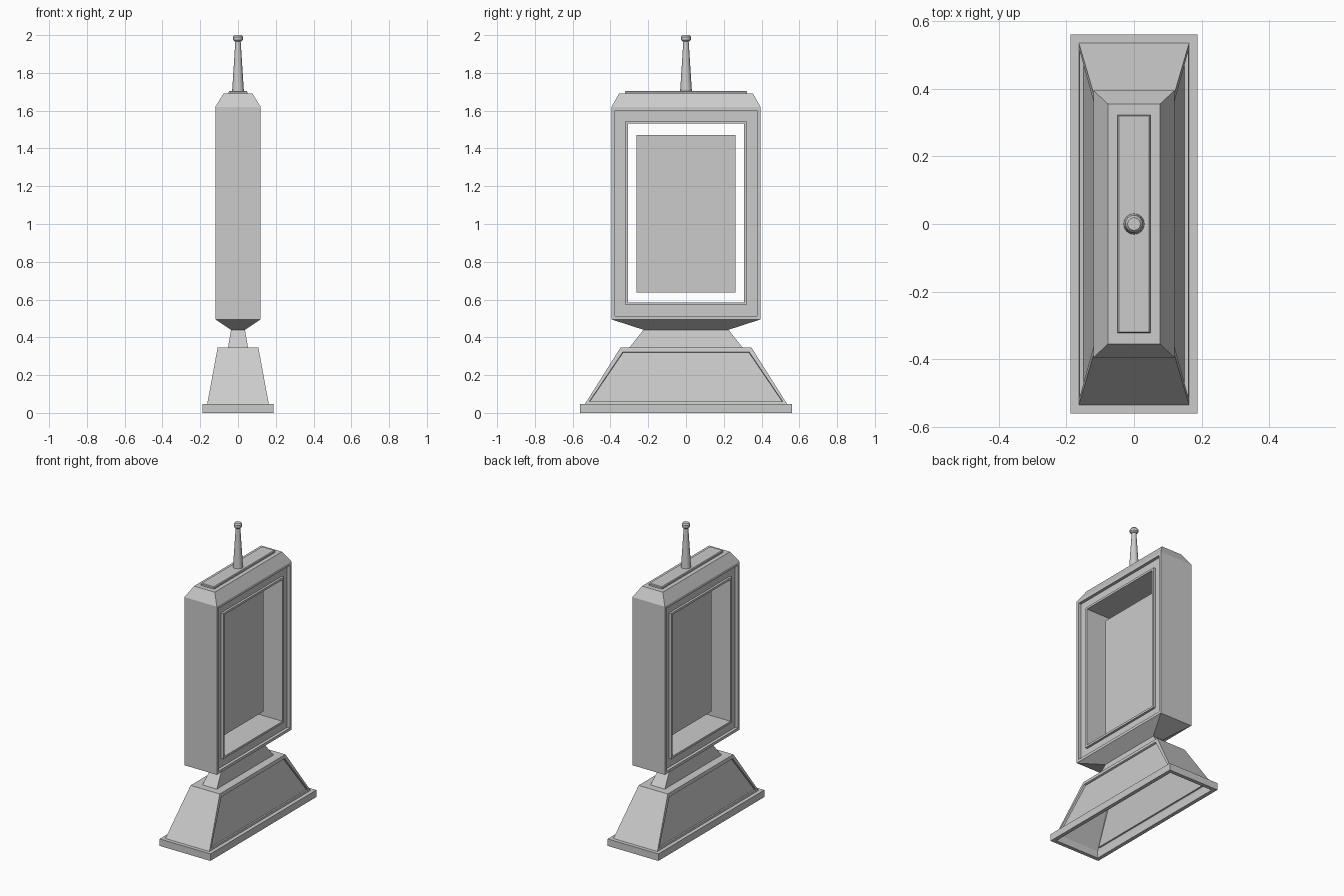
import bpy
import bmesh
import math

cube = bpy.data.objects.get("Cube")
if cube:
    bpy.data.objects.remove(cube, do_unlink=True)

grey = bpy.data.materials.new("light_grey")
grey.use_nodes = True
colour = (0.6, 0.6, 0.6, 1)
grey.diffuse_color = colour
grey.node_tree.nodes["Principled BSDF"].inputs["Base Color"].default_value = colour


def flat_rect(x, y, z):
    """Horizontal rectangle with half sizes x and y."""
    return [(x, y, z), (-x, y, z), (-x, -y, z), (x, -y, z)]


def upright_rect(x, y, low, high):
    """Rectangle facing sideways at x, with half width y."""
    return [(x, y, low), (x, y, high), (x, -y, high), (x, -y, low)]


def circle(r, z, sides=16):
    turn = 2 * math.pi / sides
    return [(r * math.cos(i * turn), r * math.sin(i * turn), z) for i in range(sides)]


def loft(name, rings, start=True, end=True, closed=False, edit=None):
    """Skin a list of rings, optionally capped or closed into a loop."""
    bm = bmesh.new()
    loops = [[bm.verts.new(p) for p in ring] for ring in rings]
    pairs = list(zip(loops, loops[1:]))
    if closed:
        pairs.append((loops[-1], loops[0]))
    for a, b in pairs:
        n = len(a)
        for i in range(n):
            j = (i + 1) % n
            bm.faces.new((a[i], a[j], b[j], b[i]))
    if start and not closed:
        bm.faces.new(loops[0])
    if end and not closed:
        bm.faces.new(loops[-1])
    bmesh.ops.recalc_face_normals(bm, faces=bm.faces)
    if edit:
        edit(bm)
    mesh = bpy.data.meshes.new(name)
    bm.to_mesh(mesh)
    bm.free()
    mesh.materials.append(grey)
    obj = bpy.data.objects.new(name, mesh)
    bpy.context.collection.objects.link(obj)
    return obj


def recess_sides(bm):
    """Sink a bordered panel into the two broad faces."""
    bm.normal_update()
    sides = [f for f in bm.faces if abs(f.normal.x) > 0.8]
    bmesh.ops.inset_individual(bm, faces=sides, thickness=0.026)
    bmesh.ops.inset_individual(bm, faces=sides, thickness=0.002, depth=-0.012)


# Foot: hollow plinth ring, tapered body open underneath, and neck
loft("plinth", [flat_rect(0.188, 0.56, 0), flat_rect(0.188, 0.56, 0.047),
                flat_rect(0.163, 0.535, 0.047), flat_rect(0.163, 0.535, 0)], closed=True)
loft("base_body", [flat_rect(0.163, 0.535, 0.047), flat_rect(0.108, 0.347, 0.345)],
     start=False, edit=recess_sides)
loft("neck", [flat_rect(0.053, 0.3, 0.345), flat_rect(0.037, 0.225, 0.44)])

# Head: tapered underside, open frame with grooved faces, tapered roof
bottom, top, half = 0.495, 1.62, 0.395
loft("head_underside", [flat_rect(0.037, 0.225, 0.44), flat_rect(0.12, half, bottom)])
steps = [(0.12, 0), (0.12, 0.018), (0.1, 0.018), (0.1, 0.075), (0.115, 0.075), (0.115, 0.089)]
steps += [(-x, inset) for x, inset in reversed(steps)]
loft("head_frame", [upright_rect(x, half - i, bottom + i, top - i) for x, i in steps], closed=True)
loft("head_roof", [flat_rect(0.12, half, top), flat_rect(0.077, 0.355, 1.69)])
loft("roof_plate", [flat_rect(0.049, 0.323, 1.69), flat_rect(0.049, 0.323, 1.7),
                    flat_rect(0.045, 0.319, 1.705)])

# Display board hanging inside the opening
loft("display_board", [upright_rect(x, 0.263, 0.637, 1.47) for x in (-0.005, 0.005)])

# Mast with a rounded knob
mast = loft("mast", [circle(0.031, 1.705), circle(0.014, 1.97)])
knob = loft("mast_knob", [circle(r, z) for r, z in
                          [(0.018, 1.966), (0.026, 1.974), (0.026, 1.991), (0.019, 2.0)]])
for obj in (mast, knob):
    bpy.ops.object.select_all(action="DESELECT")
    obj.select_set(True)
    bpy.context.view_layer.objects.active = obj
    bpy.ops.object.shade_smooth_by_angle(angle=math.radians(30))
